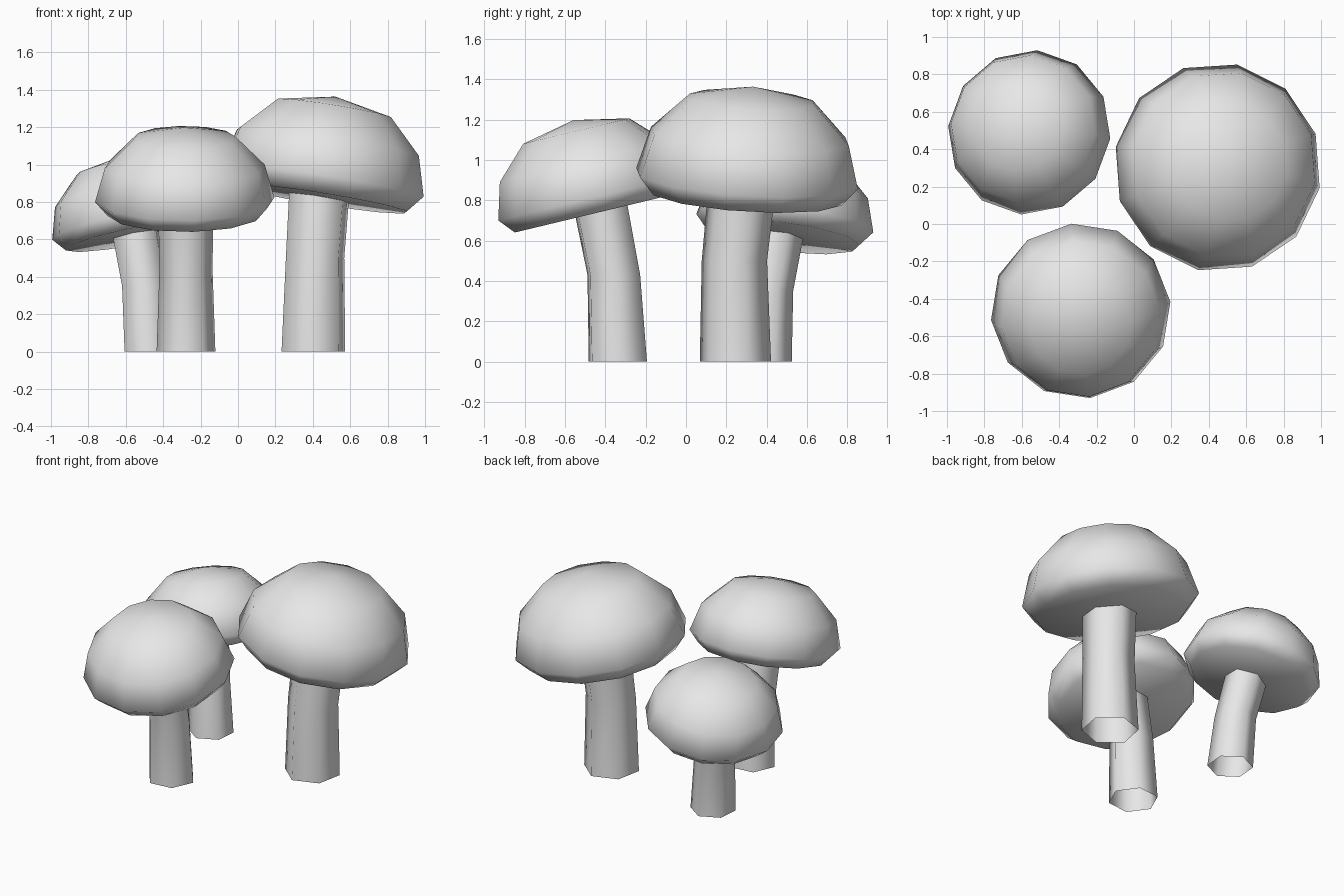
import bpy, bmesh
from math import sin, cos, radians, tau
from mathutils import Vector, Matrix

cube = bpy.data.objects.get("Cube")
if cube:
    bpy.data.objects.remove(cube, do_unlink=True)

grey = bpy.data.materials.new("pale_grey")
grey.use_nodes = True
colour = (0.8, 0.8, 0.8, 1)
grey.diffuse_color = colour
grey.node_tree.nodes["Principled BSDF"].inputs["Base Color"].default_value = colour


def circle(bm, sides, radius, centre, phase):
    """Ring of vertices; a zero radius gives a single pole."""
    if radius == 0:
        return [bm.verts.new(centre)]
    angles = [radians(phase) + tau * i / sides for i in range(sides)]
    return [bm.verts.new(Vector(centre) + Vector((cos(a), sin(a), 0)) * radius)
            for a in angles]


def loft(name, sides, phase, sections, matrix=Matrix()):
    """Skin a stack of (radius, centre) sections, listed from bottom to top."""
    bm = bmesh.new()
    rings = [circle(bm, sides, r, c, phase) for r, c in sections]
    for low, high in zip(rings, rings[1:]):
        for i in range(sides):
            j = (i + 1) % sides
            if len(low) == 1:
                bm.faces.new((low[0], high[j], high[i]))
            elif len(high) == 1:
                bm.faces.new((low[i], low[j], high[0]))
            else:
                bm.faces.new((low[i], low[j], high[j], high[i]))
    bm.transform(matrix)
    for face in bm.faces:
        face.smooth = True
    mesh = bpy.data.meshes.new(name)
    bm.to_mesh(mesh)
    bm.free()
    mesh.materials.append(grey)
    obj = bpy.data.objects.new(name, mesh)
    bpy.context.collection.objects.link(obj)


# Domed cap profile: flat underside, rounded lip, shallow crown
CAP = [(0, -0.014), (0.416, -0.014), (0.482, 0.063),
       (0.43, 0.246), (0.272, 0.404), (0, 0.46)]


def mushroom(name, phase, origin, axis, size, stem):
    tilt = Vector((0, 0, 1)).rotation_difference(Vector(axis)).to_matrix().to_4x4()
    place = Matrix.Translation(origin) @ tilt @ Matrix.Scale(size, 4)
    loft(name + "_cap", 12, phase, [(r, (0, 0, h)) for r, h in CAP], place)
    loft(name + "_stem", 6, phase, stem)


# Large mushroom at the back left
mushroom("large", 19, (0.436, 0.298, 0.835), (0.156, 0.065, 0.98), 1.165,
         [(0.18, (0.403, 0.245, 0)), (0.165, (0.412, 0.24, 0.5)),
          (0.172, (0.44, 0.285, 0.93))])

# Medium mushroom at the front
mushroom("medium", 6, (-0.285, -0.45, 0.75), (0, -0.233, 0.972), 1,
         [(0.158, (-0.278, -0.338, 0)), (0.143, (-0.278, -0.358, 0.43)),
          (0.148, (-0.28, -0.43, 0.8))])

# Small mushroom at the back right
mushroom("small", 25, (-0.549, 0.483, 0.63), (-0.19, 0.12, 0.974), 0.92,
         [(0.145, (-0.475, 0.38, 0)), (0.132, (-0.5, 0.4, 0.35)),
          (0.138, (-0.56, 0.46, 0.7))])
